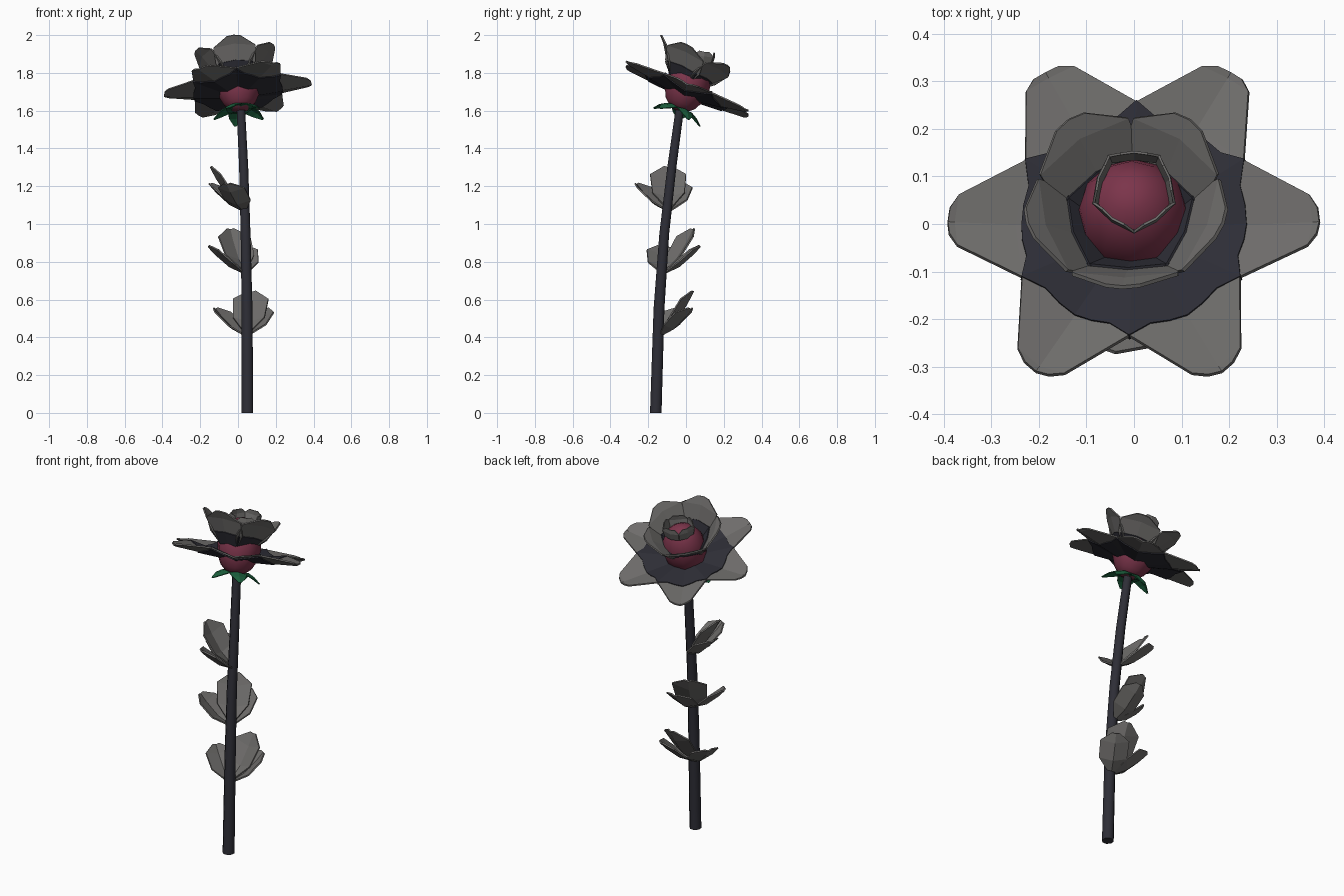
import bpy, bmesh, math
from mathutils import Matrix, Vector

cube = bpy.data.objects.get("Cube")
if cube:
    bpy.data.objects.remove(cube, do_unlink=True)


def material(name, color):
    m = bpy.data.materials.new(name)
    m.use_nodes = True
    m.diffuse_color = (*color, 1)
    m.node_tree.nodes["Principled BSDF"].inputs["Base Color"].default_value = (*color, 1)
    return m


grey = material("petal grey", (0.155, 0.15, 0.145))
navy = material("dark navy", (0.027, 0.027, 0.037))
red = material("bulb red", (0.2, 0.035, 0.07))
green = material("sepal green", (0.012, 0.125, 0.05))


def make(name, bm, mat, matrix=Matrix(), thickness=0, smooth=False):
    bmesh.ops.recalc_face_normals(bm, faces=bm.faces)
    mesh = bpy.data.meshes.new(name)
    bm.to_mesh(mesh)
    bm.free()
    mesh.materials.append(mat)
    obj = bpy.data.objects.new(name, mesh)
    bpy.context.collection.objects.link(obj)
    obj.matrix_world = matrix
    if thickness:
        mod = obj.modifiers.new("thickness", "SOLIDIFY")
        mod.thickness = thickness
        mod.offset = 0
    if smooth:
        bpy.ops.object.select_all(action="DESELECT")
        obj.select_set(True)
        bpy.context.view_layer.objects.active = obj
        bpy.ops.object.shade_smooth_by_angle(angle=math.radians(50))
    return obj


def blade(bm, azimuth, rows, fold=0.0, center=(0, 0, 0)):
    """Folded petal: rows of (reach, height, half width) along the midrib."""
    turn = Matrix.Translation(center) @ Matrix.Rotation(math.radians(azimuth), 4, "Z")
    last = None
    for reach, height, w in rows:
        row = [bm.verts.new(turn @ Vector((reach - abs(s) * 0.15 * w, s * w, height + abs(s) * fold * w)))
               for s in (-1, 0, 1)]
        if last:
            for i in (0, 1):
                bm.faces.new((last[i], last[i + 1], row[i + 1], row[i]))
        last = row


def whorl(name, mat, azimuths, rows, matrix, fold=0.0, center=(0, 0, 0), thickness=0.008):
    bm = bmesh.new()
    for a in azimuths:
        blade(bm, a, rows, fold, center)
    return make(name, bm, mat, matrix, thickness)


# Curved stem, swept from octagonal rings
path = [(0.05, -0.16, 0, 0.033), (0.048, -0.143, 0.55, 0.031), (0.04, -0.115, 0.95, 0.028),
        (0.03, -0.075, 1.3, 0.026), (0.014, -0.03, 1.63, 0.024)]
bm = bmesh.new()
rings = []
for x, y, z, r in path:
    rings.append([bm.verts.new((x + r * math.cos(k * math.pi / 4 + 0.39),
                                y + r * math.sin(k * math.pi / 4 + 0.39), z)) for k in range(8)])
for a, b in zip(rings, rings[1:]):
    for k in range(8):
        n = (k + 1) % 8
        bm.faces.new((a[k], a[n], b[n], b[k]))
bm.faces.new(rings[0])
bm.faces.new(rings[-1])
make("stem", bm, navy, smooth=True)

# Tilted frame of the flower head
head = (Matrix.Translation((0, 0, 1.7)) @ Matrix.Rotation(math.radians(-4.5), 4, "Y")
        @ Matrix.Rotation(math.radians(-22), 4, "X"))

# Egg-shaped bulb
bm = bmesh.new()
bmesh.ops.create_uvsphere(bm, u_segments=12, v_segments=8, radius=1,
                          matrix=Matrix.Translation((0.004, -0.005, 0.045))
                          @ Matrix.Diagonal((0.12, 0.118, 0.16, 1)))
make("bulb", bm, red, head, smooth=True)

# Six wide outer petals, keeled so their shared edges stand higher
keel = 0.28
sixths = range(0, 360, 60)
whorl("outer_petals", grey, sixths,
      [(0.06, -0.024, 0.035), (0.25, -0.007, 0.133), (0.378, 0.006, 0.058), (0.392, 0.01, 0.03)], head, fold=keel)

# Dark star-shaped centre following the outer petals
bm = bmesh.new()
inner, outer = [], []
for k in range(36):
    a = math.radians(k * 10)
    off = math.radians((k * 10 + 30) % 60 - 30)
    for ring, r in ((inner, 0.06), (outer, 0.268 if k % 6 == 3 else 0.238)):
        z = -0.024 + (r * math.cos(off) - 0.06) * 0.09 + keel * r * abs(math.sin(off))
        ring.append(bm.verts.new((r * math.cos(a), r * math.sin(a), z)))
for k in range(36):
    n = (k + 1) % 36
    bm.faces.new((inner[k], outer[k], outer[n], inner[n]))
make("dark_centre", bm, navy, head, 0.018)

# Five raised inner petals around the bulb with dark bases, leaning further back
lean = head @ Matrix.Rotation(math.radians(-4), 4, "X")
fifths = range(54, 414, 72)
whorl("inner_petals", grey, fifths,
      [(0.075, 0.045, 0.055), (0.13, 0.11, 0.105), (0.182, 0.18, 0.112), (0.217, 0.213, 0.036)],
      lean, fold=-0.08, center=(0, -0.035, 0))
whorl("inner_petal_bases", navy, fifths,
      [(0.075, 0.045, 0.05), (0.13, 0.11, 0.09)],
      lean, fold=-0.08, center=(0, -0.035, 0), thickness=0.018)

# Thin upright cup of small petals at the bulb tip
whorl("bud_petals", grey, range(18, 378, 72),
      [(0.072, 0, 0.05), (0.08, 0.04, 0.055), (0.078, 0.065, 0.028)],
      Matrix.Translation((0, 0.065, 1.85)) @ Matrix.Rotation(math.radians(-8), 4, "X"),
      fold=0.1, thickness=0.005)

# Drooping sepals below the bulb
whorl("sepals", green, range(30, 390, 72),
      [(0.015, -0.1, 0.02), (0.07, -0.092, 0.048), (0.105, -0.11, 0.038), (0.14, -0.14, 0.006)],
      head, fold=-0.15, thickness=0.005)

# Three leaf clusters climbing the stem: a tall leaf, one close and one far side leaf
clusters = [("lower", (0.045, -0.14, 0.42), 80, 68), ("middle", (0.04, -0.122, 0.75), 117, 66),
            ("upper", (0.035, -0.09, 1.08), 182, 60)]
for name, spot, main, spread in clusters:
    place = Matrix.Translation(spot)
    whorl(name + "_tall_leaf", grey, [main],
          [(0.01, 0, 0.012), (0.08, 0.06, 0.085), (0.145, 0.155, 0.095), (0.18, 0.22, 0.02)],
          place, fold=0.3)
    whorl(name + "_side_leaves", grey, [main - 22, main + spread],
          [(0.01, -0.01, 0.012), (0.085, 0.025, 0.075), (0.16, 0.09, 0.078), (0.197, 0.13, 0.02)],
          place, fold=0.3)
